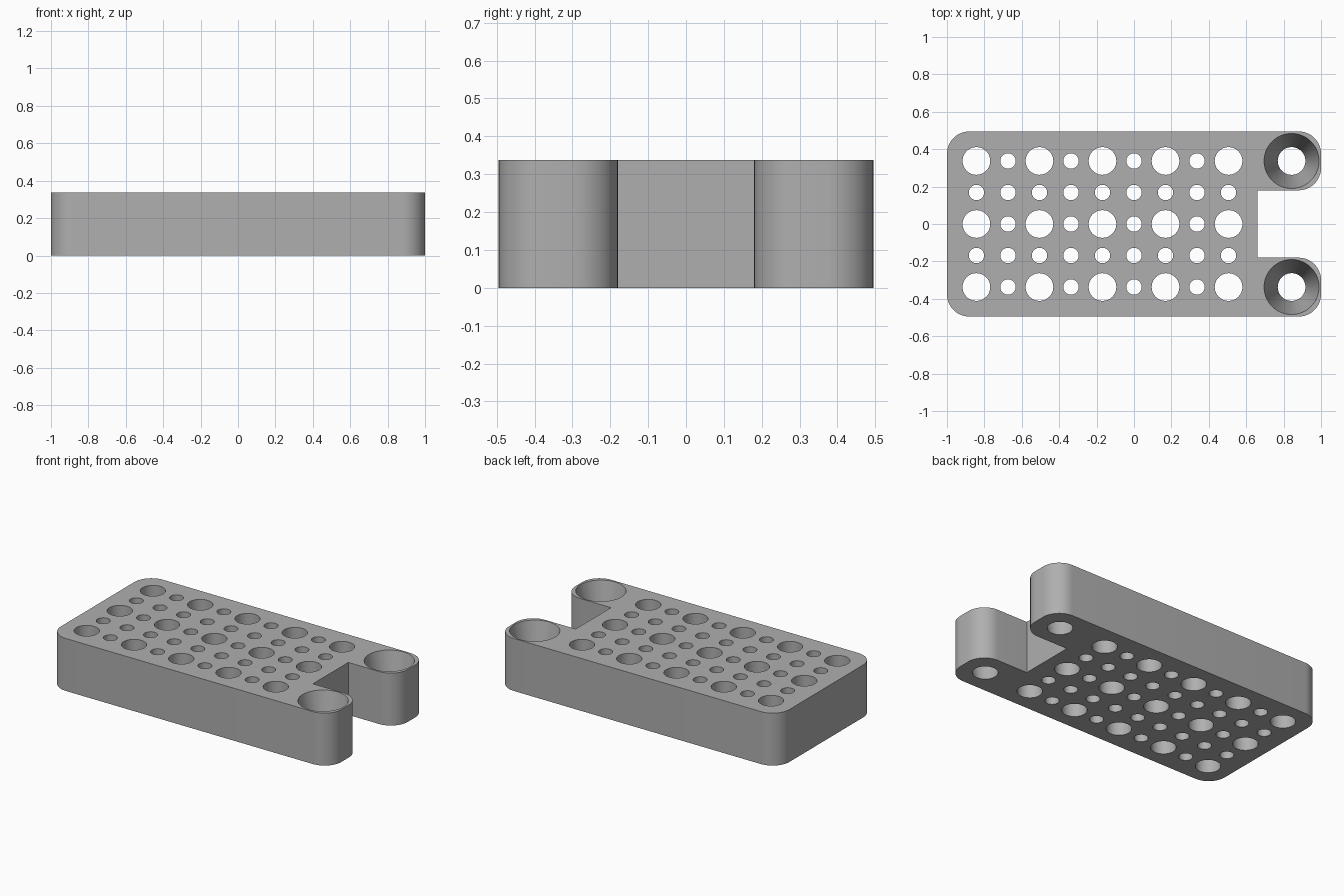
import bpy
import bmesh
from math import pi, cos, sin
from mathutils import Matrix

cube = bpy.data.objects.get("Cube")
if cube:
    bpy.data.objects.remove(cube, do_unlink=True)

HEIGHT, HALF_Y, CORNER = 0.338, 0.495, 0.12
PITCH = 0.1685
NOTCH_X, NOTCH_Y = 0.66, 0.18
BIG, SMALL, SINK = 0.074, 0.041, 0.147
OVER = 0.02

grey = bpy.data.materials.new("light grey")
grey.use_nodes = True
colour = (0.43, 0.43, 0.43, 1)
grey.diffuse_color = colour
grey.node_tree.nodes["Principled BSDF"].inputs["Base Color"].default_value = colour


def make_object(name, bm):
    bmesh.ops.recalc_face_normals(bm, faces=bm.faces)
    mesh = bpy.data.meshes.new(name)
    bm.to_mesh(mesh)
    bm.free()
    mesh.materials.append(grey)
    obj = bpy.data.objects.new(name, mesh)
    bpy.context.collection.objects.link(obj)
    return obj


def rounded(cx, cy, start, steps=12):
    """Quarter-circle corner, counter-clockwise from the start angle."""
    angles = [start + pi / 2 * i / steps for i in range(steps + 1)]
    return [(cx + CORNER * cos(a), cy + CORNER * sin(a)) for a in angles]


# Block outline: rounded plate with two arms around a square notch
far, side, inner = 1 - CORNER, HALF_Y - CORNER, NOTCH_Y + CORNER
outline = (rounded(-far, -side, pi) + rounded(far, -side, -pi / 2)
           + rounded(far, -inner, 0)
           + [(NOTCH_X, -NOTCH_Y), (NOTCH_X, NOTCH_Y)]
           + rounded(far, inner, -pi / 2) + rounded(far, side, 0)
           + rounded(-far, side, pi / 2))
bm = bmesh.new()
base = bm.faces.new([bm.verts.new((x, y, 0)) for x, y in outline])
top = bmesh.ops.extrude_face_region(bm, geom=[base])["geom"]
bmesh.ops.translate(bm, vec=(0, 0, HEIGHT),
                    verts=[v for v in top if isinstance(v, bmesh.types.BMVert)])
block = make_object("perforated_block", bm)

# Hole cutters: grid of large and small bores, plus tapered arm sockets
bm = bmesh.new()


def add_bore(x, y, low, high, segments):
    slope = (high - low) / HEIGHT * OVER
    bmesh.ops.create_cone(bm, cap_ends=True, segments=segments,
                          radius1=low - slope, radius2=high + slope,
                          depth=HEIGHT + 2 * OVER,
                          matrix=Matrix.Translation((x, y, HEIGHT / 2)))


for col in range(9):
    for row in range(-2, 3):
        r = BIG if col % 2 == 0 and row % 2 == 0 else SMALL
        add_bore((col - 5) * PITCH, row * PITCH, r, r, 40)
for s in (-1, 1):
    add_bore(5 * PITCH, s * 2 * PITCH, BIG, SINK, 64)
cutter = make_object("hole_cutter", bm)
cutter.hide_render = True

# Cut the holes, then discard the helper
cut = block.modifiers.new("holes", "BOOLEAN")
cut.operation = "DIFFERENCE"
cut.solver = "EXACT"
cut.object = cutter
bpy.context.view_layer.objects.active = block
block.select_set(True)
bpy.ops.object.modifier_apply(modifier=cut.name)
bpy.data.objects.remove(cutter, do_unlink=True)
bpy.ops.object.shade_smooth_by_angle(angle=pi / 6)
